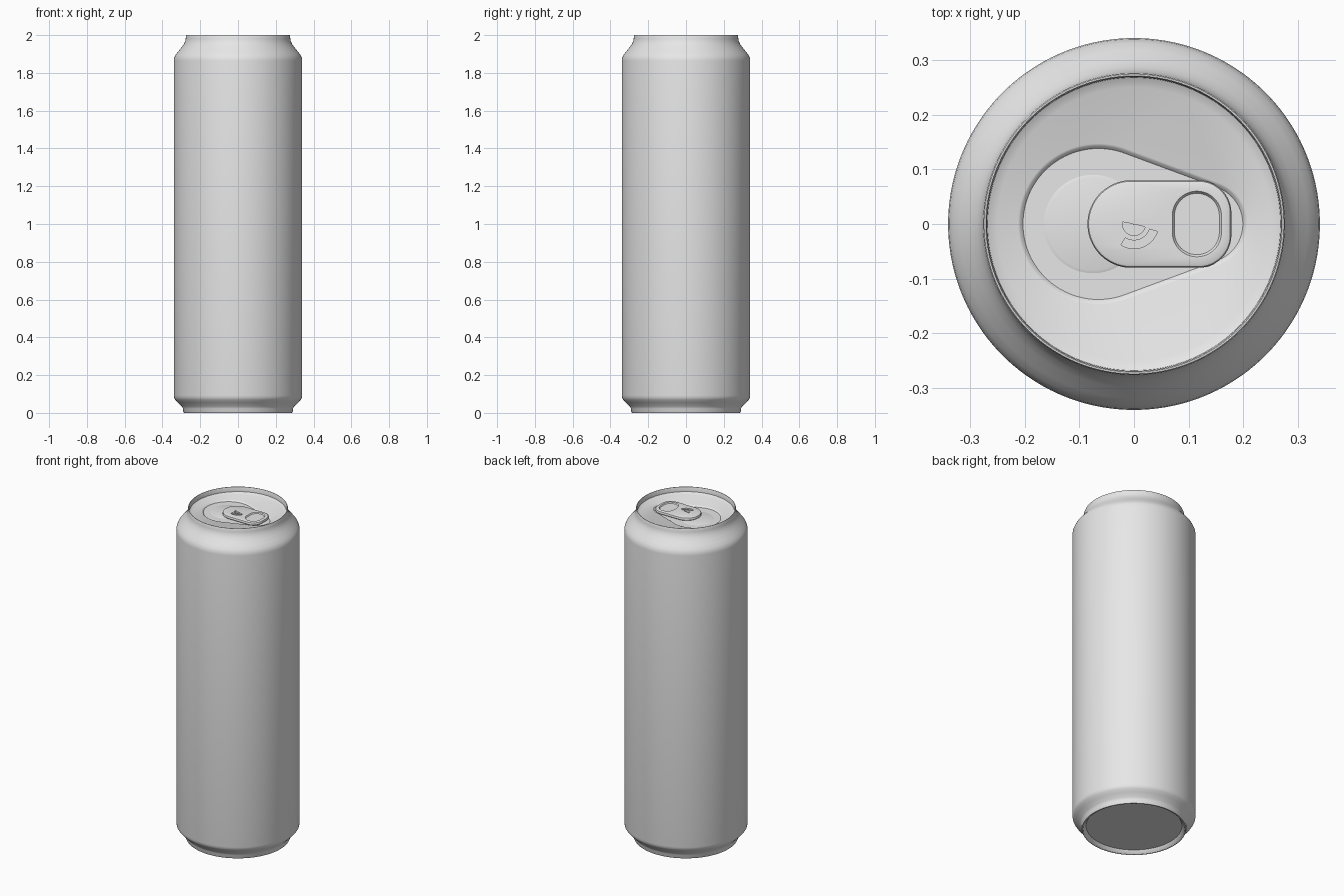
import bpy, bmesh, math

cube = bpy.data.objects.get("Cube")
if cube:
    bpy.data.objects.remove(cube, do_unlink=True)

SEG = 128

metal = bpy.data.materials.new("plain_metal_grey")
metal.use_nodes = True
GREY = (0.8, 0.8, 0.8, 1)
metal.diffuse_color = GREY
metal.node_tree.nodes["Principled BSDF"].inputs["Base Color"].default_value = GREY


def outline(circles, offset):
    """Points around the convex hull of some circles, grown by an offset."""
    pts = []
    for i in range(SEG):
        a = math.tau * (i + 0.5) / SEG
        c, s = math.cos(a), math.sin(a)
        x, y, r = max(circles, key=lambda k: k[0] * c + k[1] * s + k[2])
        pts.append((x + (r + offset) * c, y + (r + offset) * s))
    return pts


def make_object(name, bm):
    bmesh.ops.recalc_face_normals(bm, faces=bm.faces)
    mesh = bpy.data.meshes.new(name)
    bm.to_mesh(mesh)
    bm.free()
    mesh.materials.append(metal)
    obj = bpy.data.objects.new(name, mesh)
    bpy.context.collection.objects.link(obj)
    return obj


def loft(name, rings):
    """Closed solid skinned through rings of (circles, offset, height)."""
    bm = bmesh.new()
    loops = [[bm.verts.new((x, y, z)) for x, y in outline(circles, off)]
             for circles, off, z in rings]
    for a, b in zip(loops, loops[1:]):
        for i in range(SEG):
            j = (i + 1) % SEG
            bm.faces.new((a[i], a[j], b[j], b[i]))
    bm.faces.new(loops[0])
    bm.faces.new(loops[-1])
    return make_object(name, bm)


def arc_cutter(name, r_in, r_out, start, end, z0, z1):
    """Prism over a sector of a ring around the tab pivot."""
    n = 16
    angles = [math.radians(start + (end - start) * i / n) for i in range(n + 1)]
    pts = [(r_out * math.cos(a), r_out * math.sin(a)) for a in angles]
    pts += [(r_in * math.cos(a), r_in * math.sin(a)) for a in reversed(angles)]
    bm = bmesh.new()
    base = bm.faces.new([bm.verts.new((x, y, z0)) for x, y in pts])
    top = bmesh.ops.extrude_face_region(bm, geom=[base])["geom"]
    bmesh.ops.translate(bm, vec=(0, 0, z1 - z0),
                        verts=[v for v in top if isinstance(v, bmesh.types.BMVert)])
    obj = make_object(name, bm)
    obj.hide_render = True
    return obj


def activate(obj):
    bpy.ops.object.select_all(action='DESELECT')
    obj.select_set(True)
    bpy.context.view_layer.objects.active = obj


def cut(obj, cutter):
    activate(obj)
    mod = obj.modifiers.new("cut", 'BOOLEAN')
    mod.operation = 'DIFFERENCE'
    mod.solver = 'EXACT'
    mod.object = cutter
    bpy.ops.object.modifier_apply(modifier=mod.name)
    bpy.data.objects.remove(cutter, do_unlink=True)


# Can body: base recess, foot, wall, shoulder, rim, then the lid
profile = [(0.264, 0.02), (0.275, 0.003), (0.28, 0), (0.286, 0), (0.29, 0.008),
           (0.291, 0.022), (0.297, 0.034), (0.318, 0.054), (0.332, 0.069),
           (0.338, 0.079), (0.34, 0.092), (0.34, 1.865), (0.338, 1.88),
           (0.331, 1.895), (0.318, 1.912), (0.299, 1.935), (0.287, 1.952),
           (0.28, 1.967), (0.277, 1.98), (0.276, 1.996), (0.274, 2.0),
           (0.271, 2.0), (0.269, 1.996), (0.268, 1.972), (0.25, 1.962)]
LID, PANEL = 1.962, 1.954
teardrop = [(-0.065, 0, 0.147), (0.128, 0, 0.08)]
body = loft("can_body", [([(0, 0, r)], 0, z) for r, z in profile]
            + [(teardrop, 0, LID), (teardrop, -0.004, LID - 0.002),
               (teardrop, -0.009, PANEL)])

# Mouth panel on the recessed part of the lid
mouth = [(-0.075, 0, 0.09)]
mouth_panel = loft("mouth_panel", [(mouth, 0, PANEL - 0.001), (mouth, 0, PANEL),
                                   (mouth, -0.006, PANEL + 0.002)])

# Pull tab with a sunken finger grip
TOP = 1.975
tab_shape = [(-0.005, 0, 0.08), (0.118, 0.02, 0.06), (0.118, -0.02, 0.06)]
grip = [(0.115, 0.015, 0.045), (0.115, -0.015, 0.045)]
tab = loft("pull_tab", [(tab_shape, -0.005, 1.957), (tab_shape, 0, 1.961),
                        (tab_shape, 0, 1.969), (tab_shape, -0.002, 1.973),
                        (tab_shape, -0.006, TOP), (grip, 0, TOP),
                        (grip, -0.004, TOP - 0.006)])
cut(tab, arc_cutter("curved_slot", 0.03, 0.045, -122, -18, 1.962, 1.99))
cut(tab, arc_cutter("half_moon", 0.002, 0.021, -190, -15, 1.962, 1.99))

# Post that holds the tab to the lid
post = [(0, 0, 0.03)]
rivet = loft("tab_rivet", [(post, 0, PANEL - 0.002), (post, 0, 1.96)])

for part in (body, mouth_panel, tab, rivet):
    activate(part)
    bpy.ops.object.shade_smooth_by_angle(angle=math.radians(30))
